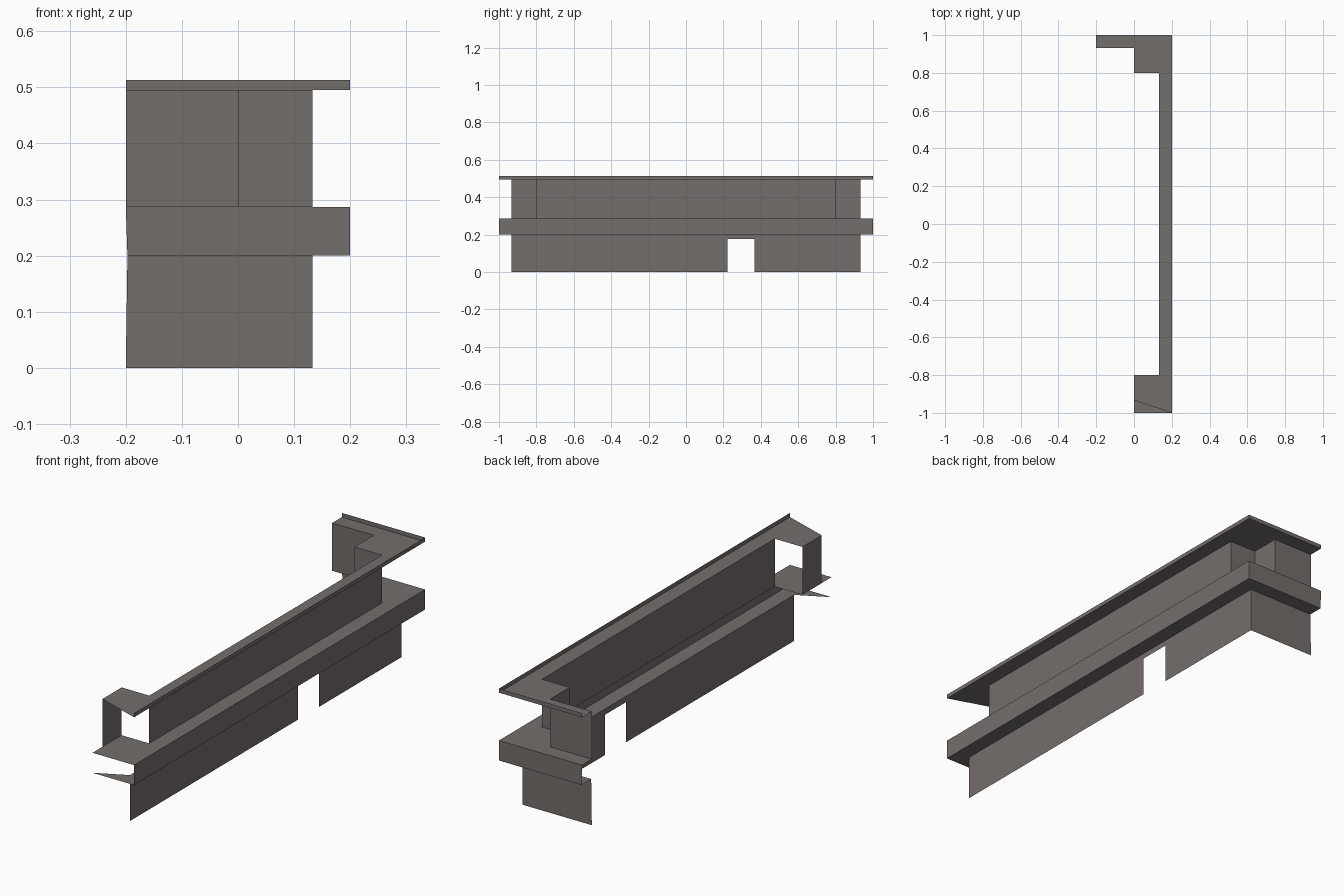
import bpy

if "Cube" in bpy.data.objects:
    bpy.data.objects.remove(bpy.data.objects["Cube"])

# Single flat colour
stone = bpy.data.materials.new("warm_grey_stone")
stone.diffuse_color = (0.175, 0.158, 0.149, 1)
stone.use_nodes = True
stone.node_tree.nodes["Principled BSDF"].inputs["Base Color"].default_value = stone.diffuse_color

# Plan positions
OUT, WALL, BACK, LEFT = 0.2, 0.133, 0.0, -0.2   # x
END, IN, NOTCH = 1.0, 0.933, 0.8                # y
# Heights
BASE, BAND, ROOF, TOP = 0.2, 0.287, 0.495, 0.513
LEAN = -0.197   # left edge pulls in slightly at the band's underside


def sheet(name, verts, faces):
    mesh = bpy.data.meshes.new(name)
    mesh.from_pydata(verts, [], faces)
    mesh.materials.append(stone)
    mesh.update()
    obj = bpy.data.objects.new(name, mesh)
    bpy.context.collection.objects.link(obj)
    return obj


def slab(name, outline, z, up=True):
    """Flat horizontal sheet; outline runs anticlockwise."""
    pts = [(x, y, z) for x, y in outline]
    sheet(name, pts if up else pts[::-1], [range(len(pts))])


def wall(name, bottom, top, z0, z1):
    """Upright sheet along a plan path, facing right of travel."""
    n = len(bottom)
    verts = [(x, y, z0) for x, y in bottom] + [(x, y, z1) for x, y in top]
    sheet(name, verts, [(i, i + 1, n + i + 1, n + i) for i in range(n - 1)])


# Lower street wall with doorway cut out
d0, d1, dz = 0.223, 0.367, 0.175
profile = [(-IN, 0), (d0, 0), (d0, dz), (d1, dz), (d1, 0),
           (IN, 0), (IN, BASE), (-IN, BASE)]
sheet("lower_wall", [(WALL, y, z) for y, z in profile], [range(8)])

# Lower return wall
wall("lower_return_wall", [(WALL, IN), (LEFT, IN)],
     [(WALL, IN), (LEAN, IN)], 0, BASE)

# Projecting band: underside, outer face and upper ledge
slab("band_underside", [(BACK, -END), (OUT, -END), (OUT, END), (LEAN, END),
                        (LEAN, IN), (WALL, IN), (WALL, -IN)], BASE, up=False)
wall("band_face", [(OUT, -END), (OUT, END), (LEAN, END)],
     [(OUT, -END), (OUT, END), (LEFT, END)], BASE, BAND)
inner = [(LEFT, IN), (BACK, IN), (BACK, NOTCH), (WALL, NOTCH),
         (WALL, -NOTCH), (BACK, -NOTCH)]
outer = [(OUT, -END), (OUT, END), (LEFT, END)]
slab("band_ledge", outer + inner + [(BACK, -END)], BAND)

# Upper recessed wall with stepped corner, and the loose end panel
step = [(WALL, -NOTCH), (WALL, NOTCH), (BACK, NOTCH), (BACK, IN), (LEFT, IN)]
wall("upper_wall", step, step, BAND, ROOF)
panel = [(BACK, -IN), (BACK, -NOTCH)]
wall("upper_end_panel", panel, panel, BAND, ROOF)

# Roof sheet with a thin upstanding rim
slab("roof", outer + inner + [(BACK, -IN)], ROOF)
wall("roof_rim", outer, outer, ROOF, TOP)
